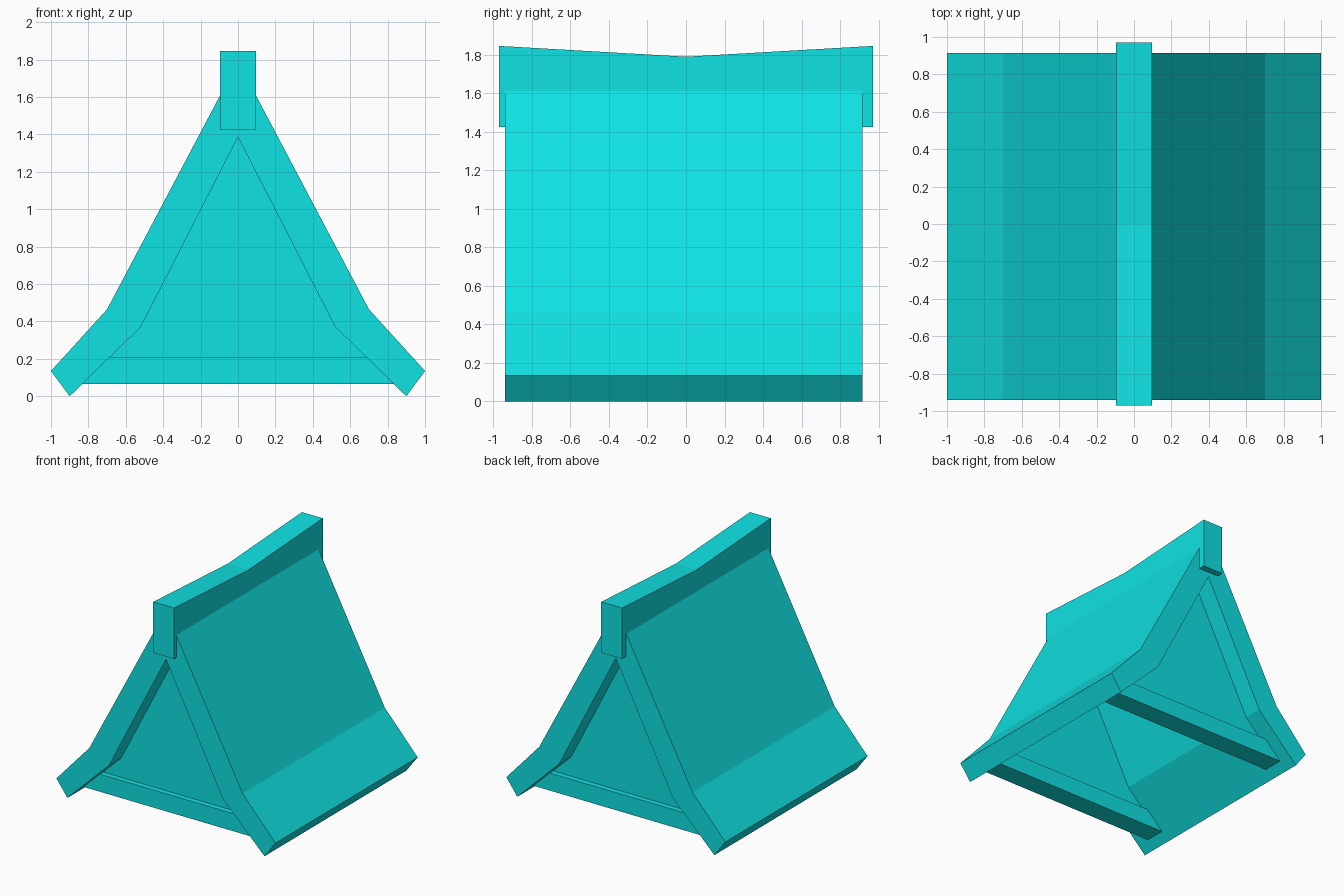
import bpy, bmesh
from mathutils import Vector

cube = bpy.data.objects.get("Cube")
if cube:
    bpy.data.objects.remove(cube, do_unlink=True)

TURQUOISE = (0.005, 0.76, 0.77, 1)
mat = bpy.data.materials.new("turquoise")
mat.use_nodes = True
mat.diffuse_color = TURQUOISE
bsdf = next(n for n in mat.node_tree.nodes if n.type == 'BSDF_PRINCIPLED')
bsdf.inputs["Base Color"].default_value = TURQUOISE


def prism(name, points, direction):
    """Extrude a flat outline along a direction into a closed solid."""
    bm = bmesh.new()
    face = bm.faces.new([bm.verts.new(p) for p in points])
    new = bmesh.ops.extrude_face_region(bm, geom=[face], use_keep_orig=True)["geom"]
    moved = [g for g in new if isinstance(g, bmesh.types.BMVert)]
    bmesh.ops.translate(bm, verts=moved, vec=Vector(direction))
    bmesh.ops.recalc_face_normals(bm, faces=bm.faces)
    mesh = bpy.data.meshes.new(name)
    bm.to_mesh(mesh)
    bm.free()
    mesh.materials.append(mat)
    obj = bpy.data.objects.new(name, mesh)
    bpy.context.collection.objects.link(obj)
    return obj


def across(name, half, y0, y1):
    """Mirror a half outline in x,z and extrude it from y0 to y1."""
    left = [(-x, z) for x, z in reversed(half) if x > 0]
    return prism(name, [(x, y0, z) for x, z in half + left], (0, y1 - y0, 0))


FRONT, BACK = -0.94, 0.915

# Bent roof shell with flared eaves
outer = [(0, 1.79), (0.7, 0.465), (1, 0.135), (0.9, 0)]
inner = [(0.52, 0.37), (0, 1.385)]
outline = outer + inner
mirrored = [(-x, z) for x, z in reversed(outline) if x > 0]
prism("roof", [(x, FRONT, z) for x, z in outline + mirrored], (0, BACK - FRONT, 0))

# Ridge beam with a sagging top
ridge = [(-0.97, 1.425), (0.97, 1.425), (0.97, 1.845), (0, 1.789), (-0.97, 1.845)]
prism("ridge_beam", [(-0.095, y, z) for y, z in ridge], (0.19, 0, 0))

# Recessed gable walls, each with a tie beam along its foot
for side, end, inward in (("front", FRONT, 1), ("back", BACK, -1)):
    across(side + "_gable_wall",
           [(0, 1.4), (0.53, 0.375), (0.76, 0.15)],
           end + inward * 0.16, end + inward * 0.25)
    across(side + "_tie_beam",
           [(0.7, 0.21), (0.85, 0.065)],
           end + inward * 0.115, end + inward * 0.29)
